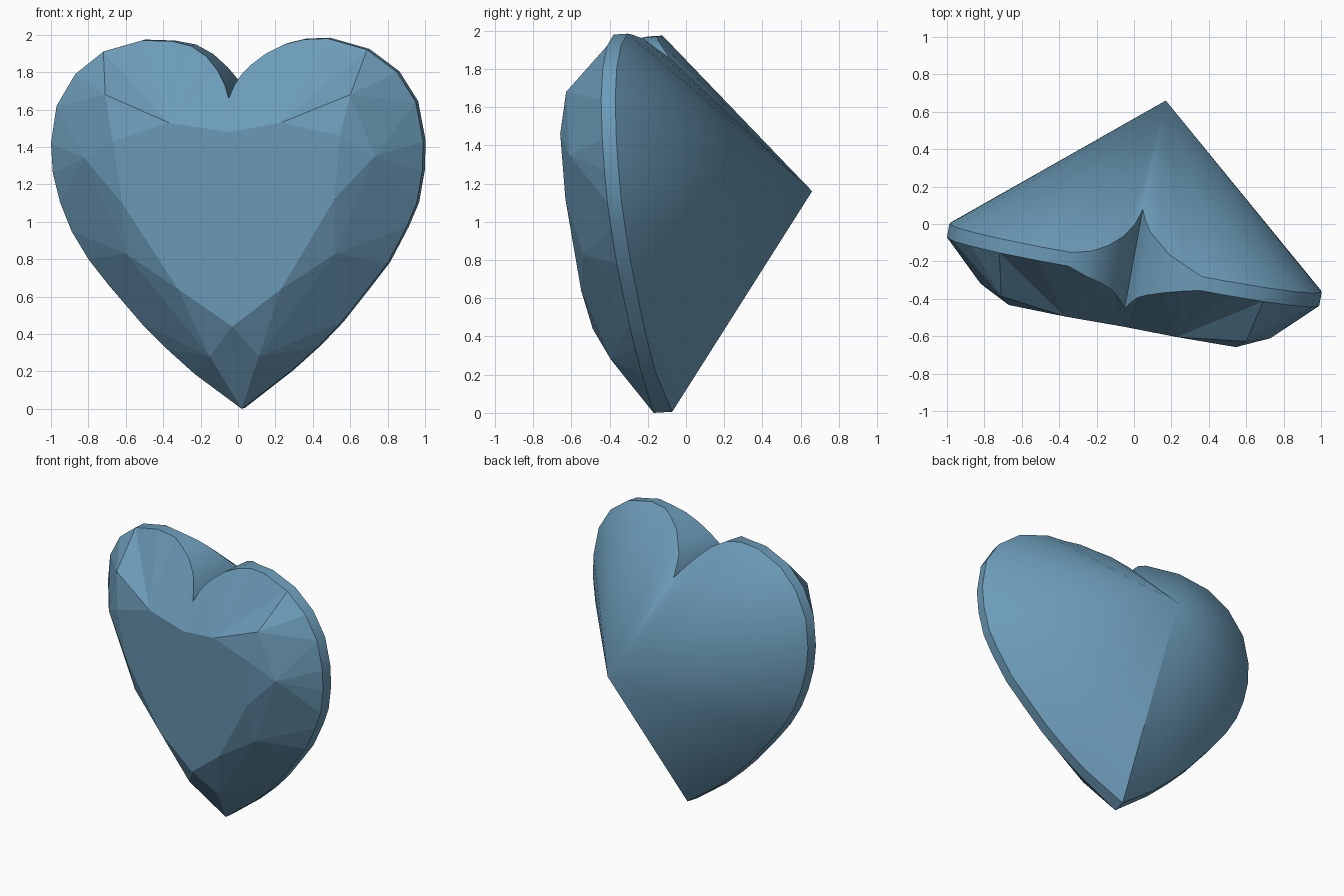
import bpy, bmesh, math
from mathutils import Vector

if "Cube" in bpy.data.objects:
    bpy.data.objects.remove(bpy.data.objects["Cube"])

AXIS = Vector((0.18, 0.98, 0.06))          # direction the stone's back points
APEX = Vector((0.17, 0.66, 1.16))


def on_plane(x, z, h):
    """Point on the tilted girdle plane, raised h towards the front."""
    return Vector((x, -0.166 - 0.184 * x - 0.063 * z - h, z))


# Heart outline, clockwise from the cleft: (x, z)
cleft_right = [(-.05, 1.66), (-.02, 1.73), (.02, 1.79), (.07, 1.84), (.15, 1.90), (.25, 1.95)]
body = [(.35, 1.975), (.48, 1.98), (.69, 1.92), (.85, 1.80), (.95, 1.64), (.99, 1.43),
        (.985, 1.27), (.955, 1.10), (.90, .97), (.80, .78), (.70, .65), (.55, .46),
        (.43, .335), (.28, .20), (.02, 0), (-.23, .185), (-.38, .32), (-.51, .45),
        (-.69, .66), (-.80, .80), (-.89, .95), (-.95, 1.10), (-.99, 1.26), (-1, 1.42),
        (-.97, 1.62), (-.87, 1.79), (-.72, 1.91), (-.51, 1.97), (-.35, 1.965)]
cleft_left = [(-.25, 1.94), (-.17, 1.885), (-.11, 1.81), (-.07, 1.73)]
outline = cleft_right + body + cleft_left

# Girdle dips forward and thickens near the cleft: (dip, thickness)
edge_r = [(.19, .54), (.15, .45), (.11, .36), (.085, .30), (.055, .21), (.025, .14)]
edge_l = [(.04, .14), (.065, .21), (.10, .30), (.15, .42)]
edge_b = [(0, .075)] * len(body)
edge_b[14] = (0, .10)
edges = edge_r + edge_b + edge_l

# Star-facet ring: (x, z, height), and table ring (x, z)
stars = [(-.05, 1.48, .30), (.23, 1.53, .30), (.60, 1.68, .245), (.73, 1.35, .225),
         (.52, .83, .225), (.11, .28, .19), (-.15, .28, .19), (-.60, .83, .225),
         (-.82, 1.34, .22), (-.71, 1.68, .245), (-.37, 1.53, .30)]
corners = [(.545, 1.46), (.515, 1.12), (.23, .64), (-.03, .44), (-.32, .64), (-.62, 1.10), (-.67, 1.43)]
# Outline points where the facets pass to the next star point
switches = [(.07, 1.84), (.69, 1.92), (.95, 1.64), (.90, .97), (.55, .46), (.02, 0),
            (-.51, .45), (-.89, .95), (-.97, 1.62), (-.72, 1.91), (-.11, 1.81)]

bm = bmesh.new()
front, back = [], []
for (x, z), (dip, thick) in zip(outline, edges):
    p = on_plane(x, z, dip)
    front.append(bm.verts.new(p))
    back.append(bm.verts.new(p + AXIS * thick))
star = [bm.verts.new(on_plane(*s)) for s in stars]
table = [bm.verts.new(on_plane(x, z, .30)) for x, z in corners]
apex = bm.verts.new(APEX)
n = len(outline)

# Girdle band and cone-shaped pavilion
for i in range(n):
    j = (i + 1) % n
    bm.faces.new((front[i], front[j], back[j], back[i]))
    bm.faces.new((back[i], back[j], apex))

# Crown: outline facets, star facets, then the flat table
crown = []
k = 0
for i in range(n):
    j = (i + 1) % n
    crown.append(bm.faces.new((front[i], front[j], star[k])))
    if outline[j] in switches:
        m = (k + 1) % len(star)
        crown.append(bm.faces.new((front[j], star[k], star[m])))
        k = m
crown.append(bm.faces.new((star[1], star[2], table[0])))
for i, t in enumerate(table):
    crown.append(bm.faces.new((star[i + 2], star[i + 3], t)))
    if i < 6:
        crown.append(bm.faces.new((t, star[i + 3], table[i + 1])))
crown.append(bm.faces.new((table[6], star[9], star[10])))
crown.append(bm.faces.new([star[0], star[1]] + table + [star[10]]))

bm.normal_update()
bmesh.ops.recalc_face_normals(bm, faces=bm.faces[:])
bm.faces.index_update()
crown_ids = [f.index for f in crown]
mesh = bpy.data.meshes.new("heart_gem")
bm.to_mesh(mesh)
bm.free()
gem = bpy.data.objects.new("heart_gem", mesh)
bpy.context.collection.objects.link(gem)

# Smooth pavilion and girdle, flat crown facets
bpy.context.view_layer.objects.active = gem
gem.select_set(True)
bpy.ops.object.shade_smooth_by_angle(angle=math.radians(30))
for i in crown_ids:
    gem.data.polygons[i].use_smooth = False

mat = bpy.data.materials.new("blue_stone")
mat.diffuse_color = (0.15, 0.33, 0.48, 1)
mat.use_nodes = True
mat.node_tree.nodes["Principled BSDF"].inputs["Base Color"].default_value = mat.diffuse_color
gem.data.materials.append(mat)
